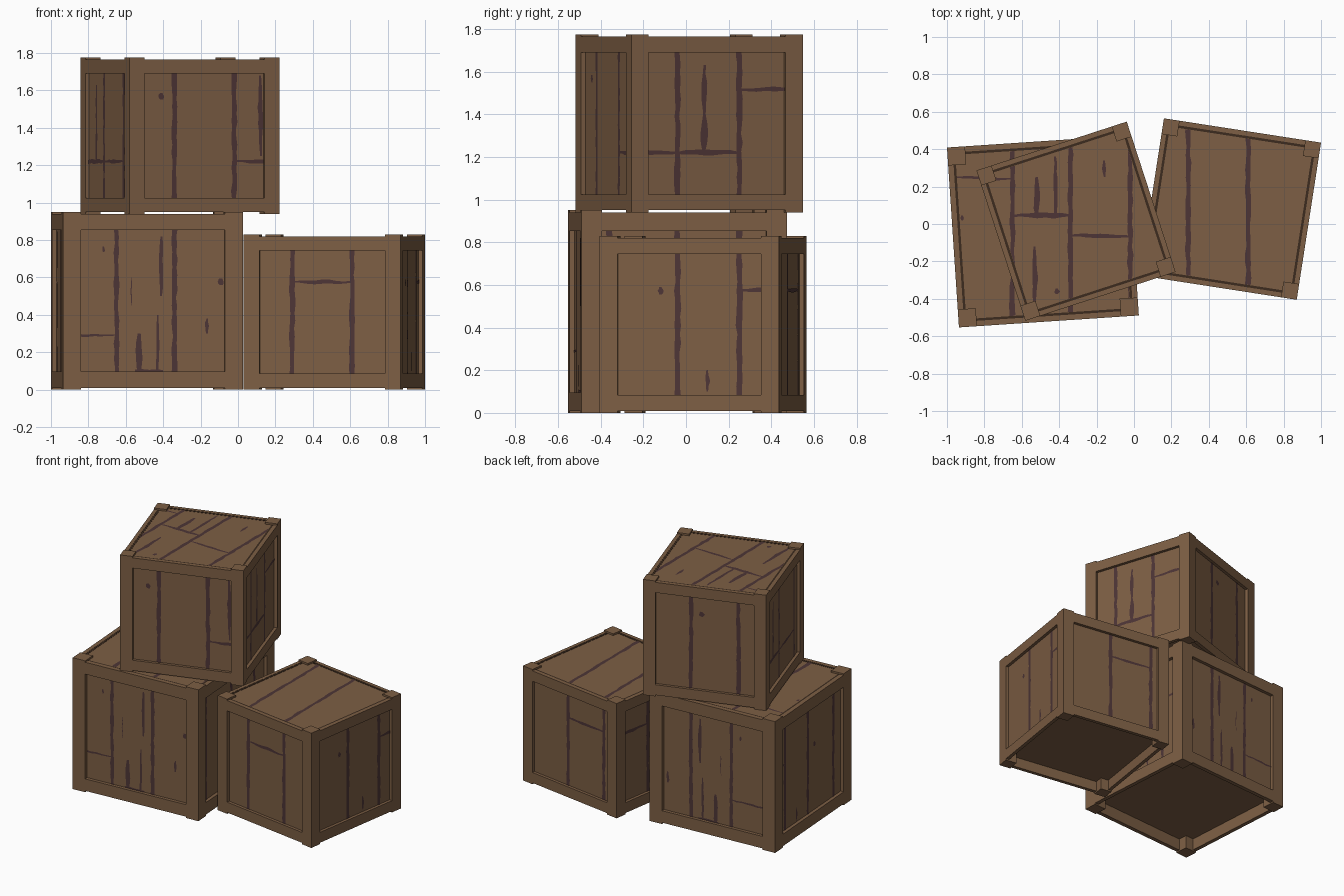
import bpy, bmesh, math, random
from mathutils import Vector, Matrix

if "Cube" in bpy.data.objects:
    bpy.data.objects.remove(bpy.data.objects["Cube"])

random.seed(4)


def material(name, rgb):
    m = bpy.data.materials.new(name)
    m.diffuse_color = (*rgb, 1)
    m.use_nodes = True
    m.node_tree.nodes["Principled BSDF"].inputs["Base Color"].default_value = m.diffuse_color
    return m


WOOD = material("brown wood", (0.205, 0.113, 0.058))
GRAIN = material("dark plum grain", (0.075, 0.036, 0.037))
GAP = material("dark gap", (0.045, 0.024, 0.013))


def finish(bm, name, mat):
    me = bpy.data.meshes.new(name)
    bm.to_mesh(me)
    bm.free()
    me.materials.append(mat)
    ob = bpy.data.objects.new(name, me)
    bpy.context.collection.objects.link(ob)
    return ob


def box(bm, lo, hi, frame):
    lo, hi = Vector(lo), Vector(hi)
    size = hi - lo
    m = frame @ Matrix.Translation((lo + hi) / 2) @ Matrix.Diagonal((*size, 1))
    bmesh.ops.create_cube(bm, size=1, matrix=m)


# Grain marks in flat coordinates: bands (start, end, width) and knots
SEAMS_X = (-0.97, -0.65, -0.34, -0.02, 0.29, 0.61, 0.97)
SEAMS_Y = (-0.36, -0.04, 0.25, 0.57)


def seams(positions, lo, hi):
    return [((p, lo), (p, hi), 0.026) for p in positions]


FRONT = seams(SEAMS_X, 0, 1.8) + [
    ((-0.97, 0.29), (-0.65, 0.29), 0.014), ((0.29, 0.575), (0.61, 0.575), 0.02),
    ((-0.02, 1.22), (0.29, 1.22), 0.02), ((-0.41, 0.5), (-0.41, 0.82), 0.026),
    ((-0.53, 0.08), (-0.53, 0.3), 0.035), ((-0.43, 0.08), (-0.43, 0.4), 0.018),
    ((-0.55, 0.1), (-0.4, 0.1), 0.02), ((-0.57, 0.45), (-0.57, 0.6), 0.007),
    ((0.12, 1.25), (0.12, 1.68), 0.024),
    ((-0.72, 0.735), (-0.72, 0.765), 0.016), ((-0.09, 0.56), (-0.09, 0.595), 0.034),
    ((-0.165, 0.3), (-0.165, 0.38), 0.018), ((-0.41, 1.55), (-0.41, 1.585), 0.032)]
SIDE = seams(SEAMS_Y, 0, 1.8) + [
    ((-0.04, 1.22), (0.25, 1.22), 0.028), ((0.25, 1.515), (0.57, 1.52), 0.022),
    ((0.25, 0.575), (0.57, 0.575), 0.022), ((-0.36, 1.22), (-0.04, 1.22), 0.02),
    ((0.085, 1.22), (0.085, 1.4), 0.03), ((0.085, 1.38), (0.085, 1.63), 0.024),
    ((0.1, 0.1), (0.1, 0.2), 0.018), ((-0.12, 0.555), (-0.12, 0.59), 0.026)]
TOP = seams(SEAMS_X, -0.7, 0.7) + [
    ((-0.65, 0.045), (-0.34, 0.045), 0.028), ((-0.34, -0.06), (-0.02, -0.065), 0.022),
    ((-0.97, 0.25), (-0.65, 0.24), 0.018), ((-0.52, 0.04), (-0.52, 0.25), 0.03),
    ((-0.42, 0.04), (-0.42, 0.36), 0.022), ((-0.53, -0.42), (-0.53, -0.12), 0.028),
    ((-0.16, 0.25), (-0.16, 0.34), 0.02), ((-0.41, -0.375), (-0.41, -0.345), 0.028),
    ((-0.92, 0.02), (-0.92, 0.045), 0.018)]


def grain(name, marks, place, normal, clips):
    """Wobbly bands laid on a panel and trimmed to its edges."""
    bm = bmesh.new()
    for a, b, w in marks:
        a, b = Vector(a), Vector(b)
        d = b - a
        n = max(4, int(d.length / 0.04))
        side = Vector((-d.y, d.x)).normalized()
        is_seam = d.length > 1
        prev = None
        for i in range(n + 1):
            # short marks taper at the tips, seams run on
            k = 1 if is_seam else 0.45 + 0.55 * math.sin(math.pi * i / n)
            half = w * k * random.uniform(0.38, 0.6)
            mid = a + d * (i / n) + side * random.uniform(-0.003, 0.003)
            pair = [bm.verts.new(place(mid + side * s * half)) for s in (-1, 1)]
            if prev:
                bm.faces.new((prev[0], pair[0], pair[1], prev[1]))
            prev = pair
    for co, no in clips:
        geom = bm.verts[:] + bm.edges[:] + bm.faces[:]
        bmesh.ops.bisect_plane(bm, geom=geom, plane_co=co, plane_no=no, clear_outer=True)
    bm.normal_update()
    bmesh.ops.reverse_faces(bm, faces=[f for f in bm.faces if f.normal.dot(normal) < 0])
    finish(bm, name, GRAIN)


def crate(name, x, y, z, s, height, degrees):
    frame = Matrix.Translation((x, y, z)) @ Matrix.Rotation(math.radians(degrees), 4, 'Z')
    h, w, rail, lip = s / 2, s * 0.1, s * 0.03, 0.01
    deep = s * 0.025
    top = height - lip - 0.003

    # Recessed panels form one inner body, raised off the bottom
    bm = bmesh.new()
    box(bm, (deep - h, deep - h, w), (h - deep, h - deep, top), frame)
    finish(bm, name + "_panels", WOOD)

    # Four corner posts
    bm = bmesh.new()
    for sx in (-1, 1):
        for sy in (-1, 1):
            cx, cy = sx * (h - w / 2), sy * (h - w / 2)
            box(bm, (cx - w / 2, cy - w / 2, 0), (cx + w / 2, cy + w / 2, height), frame)
    finish(bm, name + "_corner_posts", WOOD)

    rails, gaps = bmesh.new(), bmesh.new()
    for i in range(4):
        turn = frame @ Matrix.Rotation(i * math.pi / 2, 4, 'Z')
        # Top and bottom rails between posts
        for lo, hi in ((lip, w), (height - w, height - lip)):
            box(rails, (w - h, -h, lo), (h - w, rail - h, hi), turn)
        # Dark slit between the lid panel and each rail
        box(gaps, (w - h, rail - h, top - 0.004),
            (h - w, rail - h + 0.013, top + 0.0015), turn)

        # Grain on the side panel, projected straight along the nearest axis
        rot = turn.to_3x3()
        t, n = rot @ Vector((1, 0, 0)), rot @ Vector((0, -1, 0))
        o = turn @ Vector((0, deep - h - 0.002, 0))
        axis = 0 if abs(t.x) > abs(t.y) else 1

        def place(p, o=o, t=t, axis=axis):
            q = o + t * ((p.x - o[axis]) / t[axis])
            return Vector((q.x, q.y, p.y))

        up = Vector((0, 0, 1))
        clips = [(o + t * (h - w), t), (o - t * (h - w), -t),
                 (o + up * (height - w), up), (o + up * w, -up)]
        grain(f"{name}_side_grain_{i + 1}", SIDE if axis else FRONT, place, n, clips)
    finish(rails, name + "_rails", WOOD)
    finish(gaps, name + "_lid_gaps", GAP)

    # Grain on the lid
    rot = frame.to_3x3()
    centre = Vector((x, y, z + top + 0.002))
    clips = []
    for d in ((1, 0, 0), (-1, 0, 0), (0, 1, 0), (0, -1, 0)):
        v = rot @ Vector(d)
        clips.append((centre + v * (h - rail - 0.014), v))
    grain(name + "_lid_grain", TOP, lambda p: Vector((p.x, p.y, centre.z)),
          Vector((0, 0, 1)), clips)


crate("large_crate", -0.487, -0.04, 0, 0.964, 0.95, 3.8)
crate("right_crate", 0.515, 0.08, 0, 0.85, 0.83, -8.8)
crate("stacked_crate", -0.31, 0.015, 0.94, 0.845, 0.835, 18)
